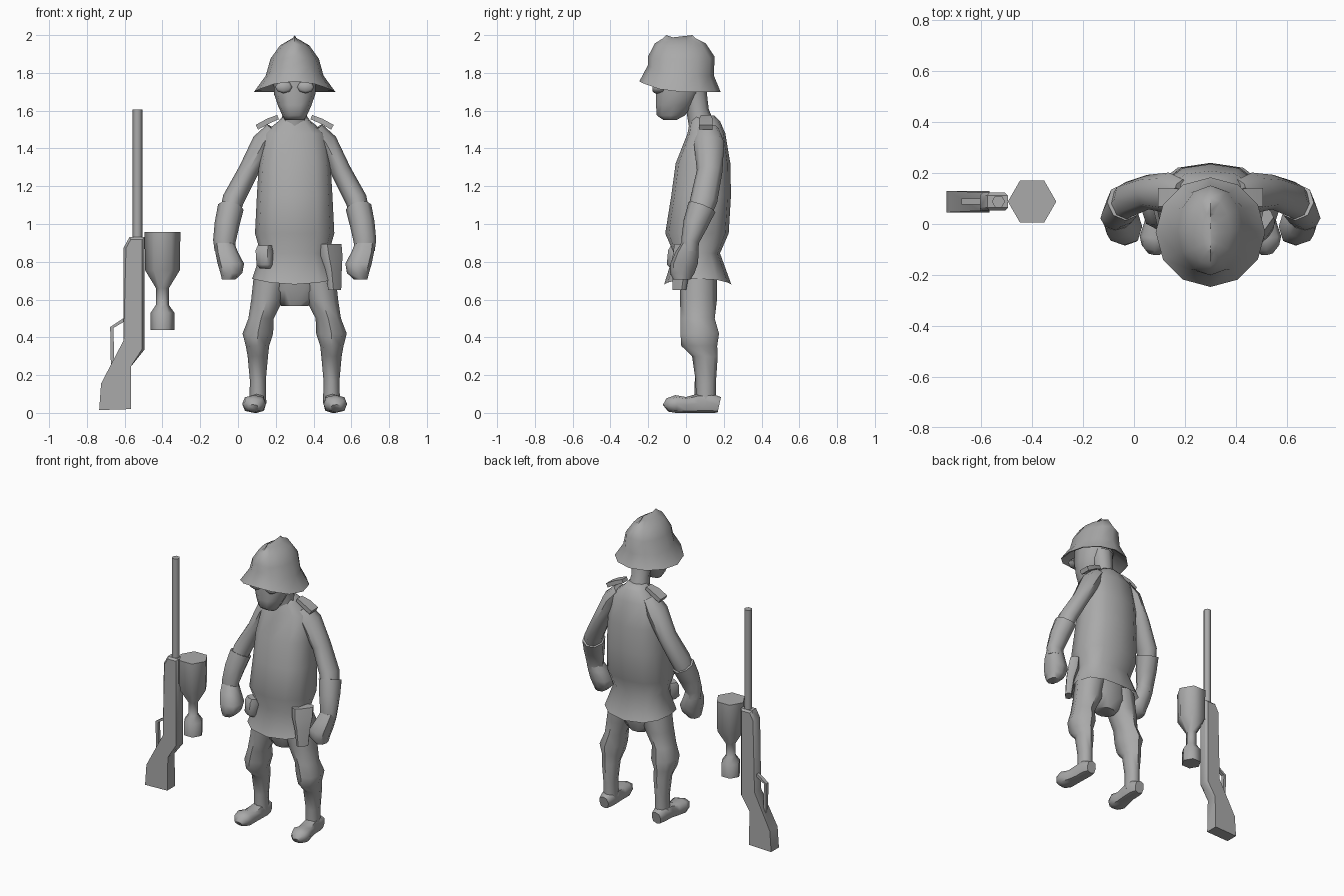
import bpy, bmesh, math
from mathutils import Vector

CX = 0.30  # mid line of the figure
grey = bpy.data.materials.new("plain grey")
grey.diffuse_color = (0.4, 0.4, 0.4, 1)


def finish(name, bm, angle=55):
    bmesh.ops.recalc_face_normals(bm, faces=bm.faces)
    me = bpy.data.meshes.new(name)
    bm.to_mesh(me)
    bm.free()
    me.materials.append(grey)
    ob = bpy.data.objects.new(name, me)
    bpy.context.collection.objects.link(ob)
    bpy.ops.object.select_all(action='DESELECT')
    ob.select_set(True)
    bpy.context.view_layer.objects.active = ob
    bpy.ops.object.shade_smooth_by_angle(angle=math.radians(angle))
    return ob


def loft(name, rings, n=8, ref=(0, 1, 0), flat=False, power=1.0,
         caps=(True, True), adjust=None, angle=55):
    """Skin rings (x, y, z, half width, half depth); depth lies along ref."""
    bm = bmesh.new()
    pts = [Vector(r[:3]) for r in rings]
    rows = []
    for i, r in enumerate(rings):
        t = Vector((0, 0, 1)) if flat else \
            (pts[min(i + 1, len(pts) - 1)] - pts[max(i - 1, 0)]).normalized()
        v = Vector(ref)
        v = (v - t * v.dot(t)).normalized()
        u = v.cross(t)
        row = []
        for k in range(n):
            a = 2 * math.pi * k / n + (math.pi / 4 if n == 4 else 0)
            s = math.sqrt(2) if n == 4 else 1
            c, d = math.cos(a) * s, math.sin(a) * s
            c = math.copysign(abs(c) ** power, c) if abs(c) > 1e-6 else 0
            d = math.copysign(abs(d) ** power, d) if abs(d) > 1e-6 else 0
            p = pts[i] + u * c * r[3] + v * d * r[4]
            if adjust:
                p = adjust(i, c, d, p)
            row.append(bm.verts.new(p))
        rows.append(row)
    for a, b in zip(rows, rows[1:]):
        for k in range(n):
            bm.faces.new((a[k], a[(k + 1) % n], b[(k + 1) % n], b[k]))
    if caps[0]:
        bm.faces.new(rows[0][::-1])
    if caps[1]:
        bm.faces.new(rows[-1])
    return finish(name, bm, angle)


def side_loft(name, s, rings, **kw):
    """Loft whose x values are distances from the mid line."""
    return loft(name, [(CX + s * r[0], *r[1:]) for r in rings], **kw)


# Helmet: brim lifted at the front, crown with a ridge along the mid line
def shape_helmet(i, c, d, p):
    if i < 4 and d < 0:
        p.z += 0.055 * d * d
    if i >= 4 and abs(c) < 0.01:
        p.z += 0.012
    return p


loft("helmet", [(CX, -.03, 1.765, .14, .14), (CX, -.032, 1.705, .20, .20),
                (CX, -.032, 1.70, .215, .215), (CX, -.027, 1.785, .153, .175),
                (CX, -.025, 1.875, .128, .176), (CX, -.03, 1.945, .078, .134),
                (CX, -.035, 1.972, .032, .085), (CX, -.035, 1.988, .003, .07)],
     n=12, flat=True, adjust=shape_helmet)

# Head and neck
loft("head", [(CX, -.085, 1.55, .05, .035), (CX, -.08, 1.575, .065, .078),
              (CX, -.063, 1.63, .09, .10), (CX, -.045, 1.69, .11, .118),
              (CX, -.035, 1.79, .112, .13)], n=10, flat=True, power=.85)
loft("neck", [(CX, .085, 1.52, .075, .07), (CX, .06, 1.61, .06, .06),
              (CX, .035, 1.74, .07, .07)], n=8, flat=True)


# Tunic with flared skirt, open at the hem
def shape_hem(i, c, d, p):
    if i == 0:
        p.z += 0.03 * c * c
    return p


loft("tunic", [(CX, .062, .68, .225, .178), (CX, .058, .845, .18, .122),
               (CX, .058, .95, .21, .168), (CX, .08, 1.15, .20, .158),
               (CX, .09, 1.32, .19, .145), (CX, .108, 1.48, .165, .10),
               (CX, .10, 1.545, .085, .08), (CX, .09, 1.575, .06, .06)],
     n=12, flat=True, power=.8, caps=(False, True), adjust=shape_hem)
loft("hips", [(CX, .07, .565, .07, .06), (CX, .068, .65, .165, .095),
              (CX, .06, .80, .175, .10)], n=10, flat=True)

for s, side in ((-1, "right"), (1, "left")):
    # Sunglass lens
    side_loft(side + "_lens", s, [(.058, -.177, 1.725, .034, .022),
                                  (.058, -.165, 1.725, .045, .033),
                                  (.058, -.12, 1.725, .045, .033)],
              ref=(0, 0, 1))
    # Sleeve, cuff and fist
    side_loft(side + "_sleeve", s, [(.11, .115, 1.50, .045, .06), (.165, .122, 1.43, .062, .08),
                                    (.245, .125, 1.28, .054, .068), (.325, .095, 1.13, .058, .072),
                                    (.355, .06, 1.02, .05, .06)])
    side_loft(side + "_cuff", s, [(.338, .085, 1.09, .069, .076), (.358, .05, 1.0, .066, .066),
                                  (.372, .022, .91, .06, .048), (.37, .02, .86, .054, .045)])
    side_loft(side + "_fist", s, [(.372, .02, .90, .052, .045), (.36, .005, .85, .06, .062),
                                  (.338, -.01, .79, .07, .073), (.335, -.02, .74, .058, .065),
                                  (.35, -.022, .705, .035, .045)], flat=True, power=.8)
    # Shoulder strap
    side_loft(side + "_shoulder_strap", s, [(.20, .105, 1.512, .036, .014),
                                            (.14, .105, 1.545, .036, .014),
                                            (.088, .105, 1.566, .026, .012)],
              n=4, ref=(0, 0, 1), angle=30)
    # Trouser leg with a baggy knee, then gaiter
    side_loft(side + "_leg", s, [(.115, .065, .74, .10, .10), (.145, .066, .60, .085, .098),
                                 (.178, .062, .50, .067, .09), (.195, .073, .42, .081, .102),
                                 (.197, .07, .355, .062, .095), (.195, .10, .30, .054, .068),
                                 (.195, .105, .17, .042, .054), (.195, .105, .05, .045, .052)],
              flat=True)
    # Boot, toe turned slightly out
    side_loft(side + "_boot", s, [(.198, .176, .042, .034, .042), (.198, .13, .052, .047, .052),
                                  (.20, .06, .05, .046, .05), (.208, 0, .042, .052, .042),
                                  (.215, -.055, .047, .063, .047), (.218, -.088, .04, .052, .04),
                                  (.22, -.106, .025, .03, .025)],
              ref=(0, 0, 1), power=.75)

# Belt pouch and holster
loft("belt_pouch", [(.145, -.055, .765, .03, .022), (.142, -.06, .785, .042, .035),
                    (.14, -.05, .86, .045, .038), (.143, -.045, .885, .04, .028)],
     flat=True, ref=(.5, .87, 0), power=.6)
loft("holster", [(.512, -.035, .65, .038, .022), (.505, -.025, .76, .05, .028),
                 (.495, -.01, .83, .066, .036), (.49, 0, .895, .07, .032)],
     n=8, flat=True, ref=(-.75, .65, 0), power=.55)

# Rifle stock: extruded outline, softened edges
outline = [(-.575, .93), (-.495, .93), (-.495, .335), (-.567, .245), (-.567, .02),
           (-.735, .015), (-.725, .155), (-.605, .385), (-.605, .875)]
bm = bmesh.new()
face = bm.faces.new([bm.verts.new((x, .088 - (.042 if z < .2 else .036), z)) for x, z in outline])
new = bmesh.ops.extrude_face_region(bm, geom=[face])["geom"]
for v in new:
    if isinstance(v, bmesh.types.BMVert):
        v.co.y = .176 - v.co.y
long_edges = [e for e in bm.edges if abs(e.verts[0].co.y - e.verts[1].co.y) < .02
              and min(v.co.z for v in e.verts) > .2]
bmesh.ops.bevel(bm, geom=long_edges, offset=.012, segments=1, affect='EDGES')
finish("rifle_stock", bm, 40)

# Barrel and trigger guard
loft("rifle_barrel", [(-.532, .088, z, .026, .026) for z in (.90, 1.607)], n=6, angle=70)
loft("trigger_guard", [(-.60, .088, .495, .009, .012), (-.668, .088, .452, .009, .012),
                       (-.664, .088, .24, .009, .012)], n=4, angle=30)

# Stick grenade: wide six-sided head, thin waist, flared foot
loft("grenade", [(-.40, .088, z, r, r) for z, r in
                 ((.44, .063), (.53, .063), (.572, .034), (.66, .034),
                  (.755, .092), (.957, .095))], n=6, flat=True, angle=65)
